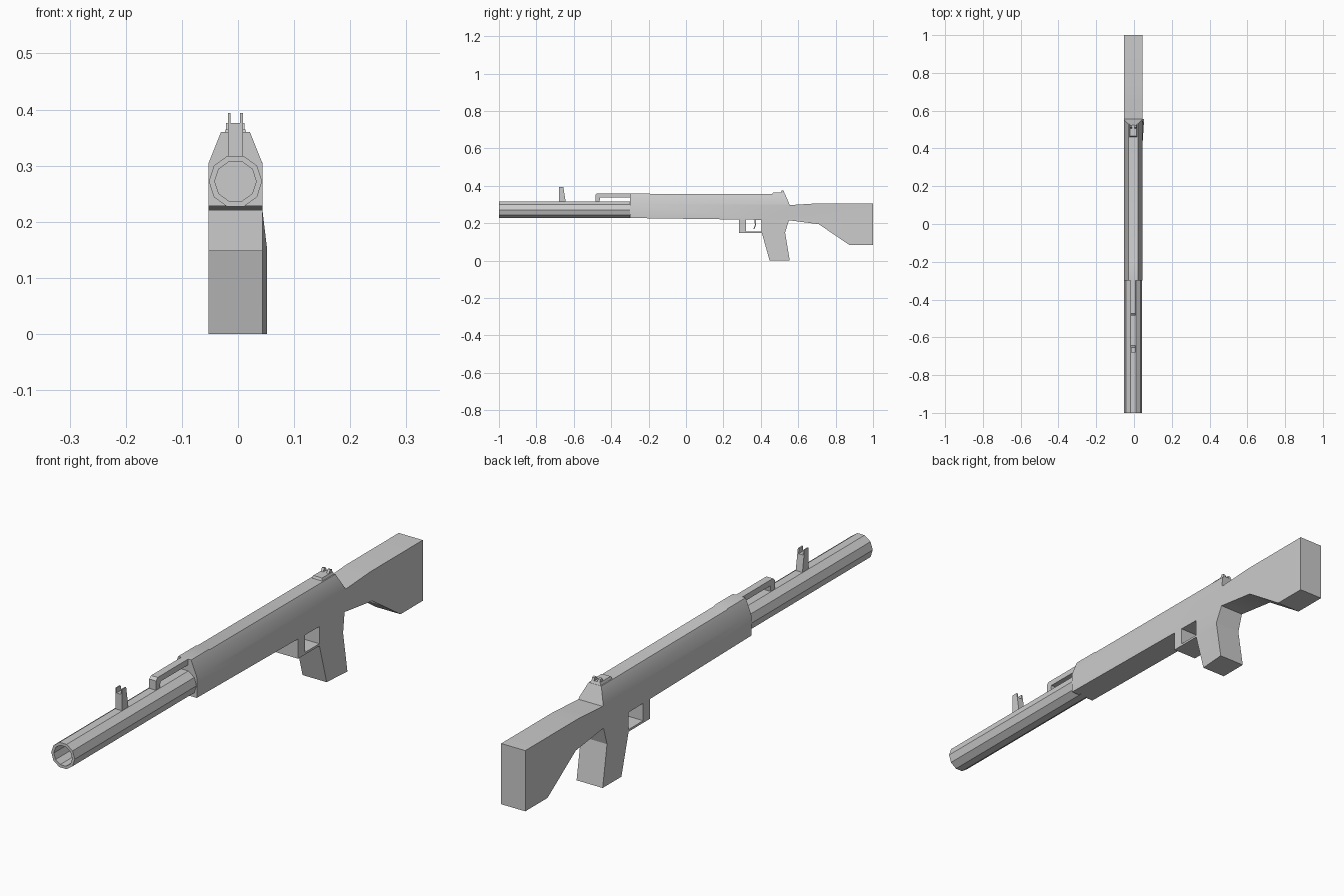
import bpy, bmesh, math
from mathutils import Vector

if "Cube" in bpy.data.objects:
    bpy.data.objects.remove(bpy.data.objects["Cube"])

CX = -0.0045   # centre line of the rifle
HW = 0.0485    # half width of receiver and stock


def finish(name, bm):
    bmesh.ops.recalc_face_normals(bm, faces=bm.faces)
    me = bpy.data.meshes.new(name)
    bm.to_mesh(me)
    bm.free()
    ob = bpy.data.objects.new(name, me)
    bpy.context.collection.objects.link(ob)
    bpy.ops.object.select_all(action='DESELECT')
    bpy.context.view_layer.objects.active = ob
    ob.select_set(True)
    bpy.ops.object.shade_smooth_by_angle(angle=math.radians(30))
    return ob


def prism(pts, half, cx=CX):
    """Side profile (y, z) extruded symmetrically across x."""
    bm = bmesh.new()
    face = bm.faces.new([bm.verts.new((cx - half, y, z)) for y, z in pts])
    ext = bmesh.ops.extrude_face_region(bm, geom=[face])
    moved = [v for v in ext['geom'] if isinstance(v, bmesh.types.BMVert)]
    bmesh.ops.translate(bm, verts=moved, vec=(2 * half, 0, 0))
    return bm


# Receiver, grip and stock share one side profile
bm = prism([(-0.3, 0.228), (-0.3, 0.36), (-0.2, 0.36), (-0.19, 0.357), (0.53, 0.355),
            (0.555, 0.297), (0.70, 0.306), (1.0, 0.306), (1.0, 0.085),
            (0.872, 0.085), (0.71, 0.195), (0.55, 0.216), (0.53, 0.15),
            (0.555, 0.0), (0.447, 0.0), (0.405, 0.15), (0.405, 0.218),
            (0.28, 0.22)], HW)
for z in (0.303, 0.217, 0.15):
    bmesh.ops.bisect_plane(bm, geom=bm.verts[:] + bm.edges[:] + bm.faces[:],
                           plane_co=(0, 0, z), plane_no=(0, 0, 1))
for v in bm.verts:
    if v.co.z > 0.33:                       # narrow the top ridge
        v.co.x = CX + (v.co.x - CX) * 0.53
    if v.co.z < 0.16 and 0.52 < v.co.y < 0.6 and v.co.x > 0:
        v.co.x = 0.052                      # grip swells on one side
finish("receiver_and_stock", bm)

# Ten-sided hollow barrel
bm = bmesh.new()
rings = []
for r, y in ((0.0475, -0.29), (0.0475, -1.0), (0.037, -1.0), (0.037, -0.29)):
    rings.append([bm.verts.new((CX + r * math.cos(i * math.tau / 10), y,
                                0.272 + r * math.sin(i * math.tau / 10)))
                  for i in range(10)])
for a, b in zip(rings, rings[1:]):
    for i in range(10):
        j = (i + 1) % 10
        bm.faces.new((a[i], a[j], b[j], b[i]))
finish("barrel", bm)

# Bracket running from receiver down to the barrel
finish("barrel_bracket", prism([(-0.29, 0.36), (-0.475, 0.36), (-0.485, 0.351),
                                (-0.485, 0.312), (-0.463, 0.312), (-0.459, 0.339),
                                (-0.29, 0.339)], 0.0135))

# Trigger guard and trigger
finish("trigger_guard", prism([(0.283, 0.225), (0.283, 0.148), (0.41, 0.148),
                               (0.41, 0.156), (0.322, 0.156), (0.322, 0.225)], HW))
finish("trigger", prism([(0.366, 0.225), (0.368, 0.19), (0.36, 0.168), (0.366, 0.168),
                         (0.374, 0.19), (0.375, 0.225)], 0.008))

# Front sight: post with two prongs
finish("front_sight_post", prism([(-0.68, 0.312), (-0.68, 0.376), (-0.653, 0.376),
                                  (-0.643, 0.312)], 0.0135))
# Rear sight: plate with two raised ears
bm = prism([(0.46, 0.353), (0.465, 0.364), (0.525, 0.364), (0.53, 0.353)], 0.022)
for v in bm.verts:
    if v.co.z > 0.36:
        v.co.x = CX + (v.co.x - CX) * 0.8
finish("rear_sight_plate", bm)
for side, label in ((-1, "left"), (1, "right")):
    finish("front_sight_prong_" + label,
           prism([(-0.68, 0.376), (-0.68, 0.394), (-0.656, 0.394), (-0.653, 0.376)],
                 0.0025, CX + side * 0.011))
    finish("rear_sight_ear_" + label,
           prism([(0.505, 0.363), (0.513, 0.376), (0.522, 0.374), (0.526, 0.363)],
                 0.005, CX + side * 0.0115))
